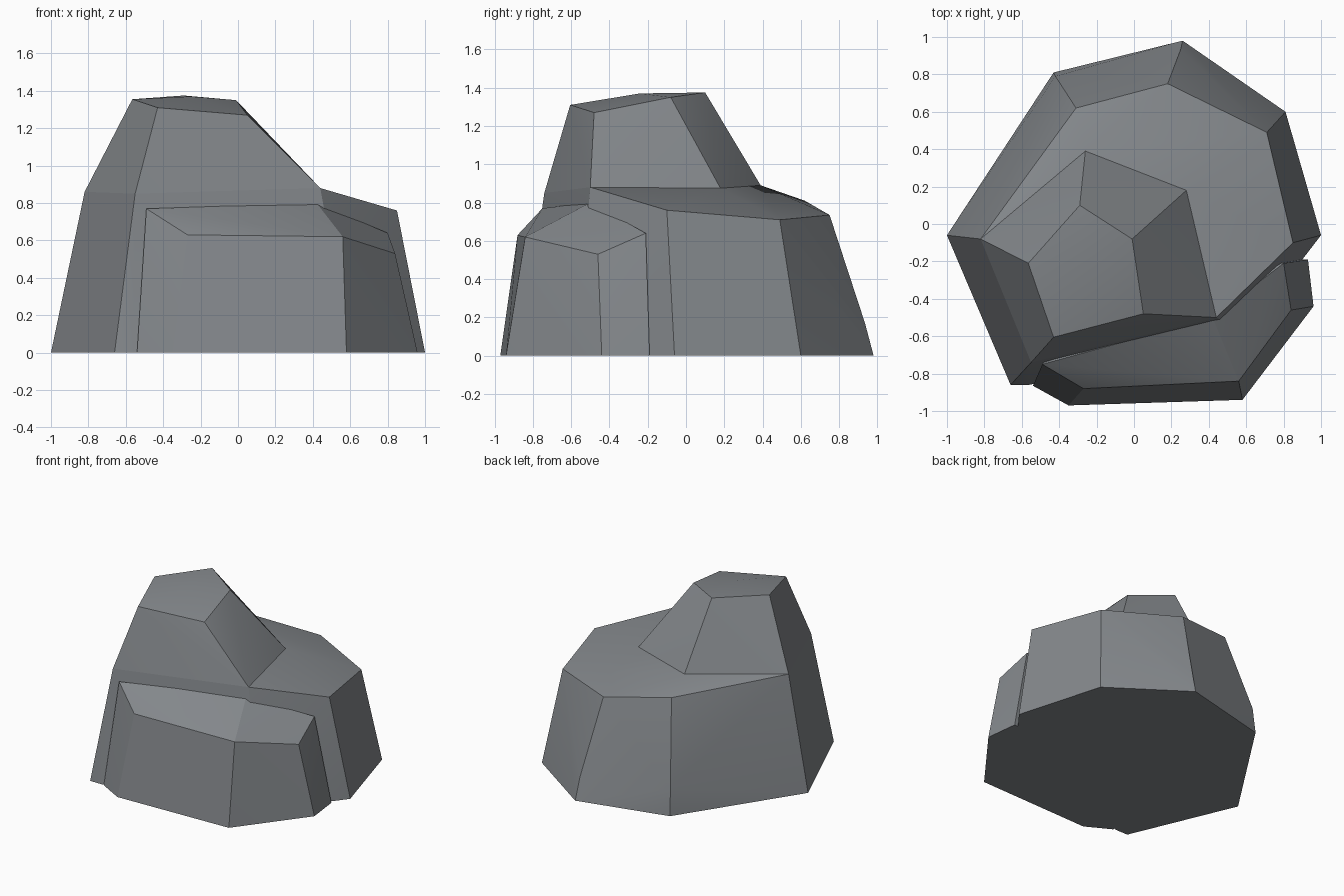
import bpy, bmesh, math

if "Cube" in bpy.data.objects:
    bpy.data.objects.remove(bpy.data.objects["Cube"])

stone = bpy.data.materials.new("grey stone")
stone.diffuse_color = (0.23, 0.245, 0.26, 1)
stone.use_nodes = True
stone.node_tree.nodes["Principled BSDF"].inputs["Base Color"].default_value = stone.diffuse_color


def hull_part(name, points):
    """Faceted stone chunk: convex hull around a few corner points."""
    bm = bmesh.new()
    for p in points:
        bm.verts.new(p)
    res = bmesh.ops.convex_hull(bm, input=bm.verts[:])
    junk = {g for g in res["geom_interior"] + res["geom_unused"]
            if isinstance(g, bmesh.types.BMVert)}
    bmesh.ops.delete(bm, geom=list(junk), context='VERTS')
    bmesh.ops.dissolve_limit(bm, angle_limit=math.radians(3),
                             verts=bm.verts[:], edges=bm.edges[:])
    bmesh.ops.recalc_face_normals(bm, faces=bm.faces[:])
    me = bpy.data.meshes.new(name)
    bm.to_mesh(me)
    bm.free()
    me.materials.append(stone)
    ob = bpy.data.objects.new(name, me)
    bpy.context.collection.objects.link(ob)
    bpy.ops.object.select_all(action='DESELECT')
    ob.select_set(True)
    bpy.context.view_layer.objects.active = ob
    bpy.ops.object.shade_smooth_by_angle(angle=math.radians(20))
    return ob


# corners shared between the main boulder and the peak
shoulder = [(-0.82, -0.08, 0.86), (-0.26, 0.39, 0.89), (0.28, 0.18, 0.875),
            (0.44, -0.50, 0.88), (-0.55, -0.74, 0.85)]

# main boulder: ground outline, low band at the back, upper rim
hull_part("main_boulder", shoulder + [
    (-1.0, -0.06, 0), (-0.43, 0.81, 0), (0.26, 0.98, 0), (0.81, 0.60, 0),
    (1.0, -0.06, 0), (0.60, -0.58, 0), (-0.66, -0.86, 0), (-0.56, -0.86, 0),
    (-0.42, 0.79, 0.2), (0.25, 0.935, 0.17), (0.79, 0.58, 0.15),
    (-0.31, 0.62, 0.81), (0.18, 0.75, 0.735), (0.71, 0.49, 0.71),
    (0.85, -0.10, 0.76)])

# peak rising from the shoulder
hull_part("peak", shoulder + [
    (-0.565, -0.21, 1.355), (-0.43, -0.605, 1.31), (0.05, -0.48, 1.27),
    (-0.01, -0.08, 1.35), (-0.29, 0.10, 1.375), (-0.25, -0.24, 1.37)])

# lower ledge wrapped round the front right
hull_part("front_ledge", [
    (-0.54, -0.865, 0), (-0.35, -0.97, 0), (0.58, -0.94, 0), (0.96, -0.44, 0),
    (0.93, -0.19, 0), (0.40, -0.20, 0), (-0.40, -0.55, 0),
    (-0.27, -0.88, 0.63), (0.56, -0.84, 0.62), (0.84, -0.46, 0.53),
    (0.80, -0.21, 0.64), (0.42, -0.50, 0.80), (-0.49, -0.75, 0.77)])
